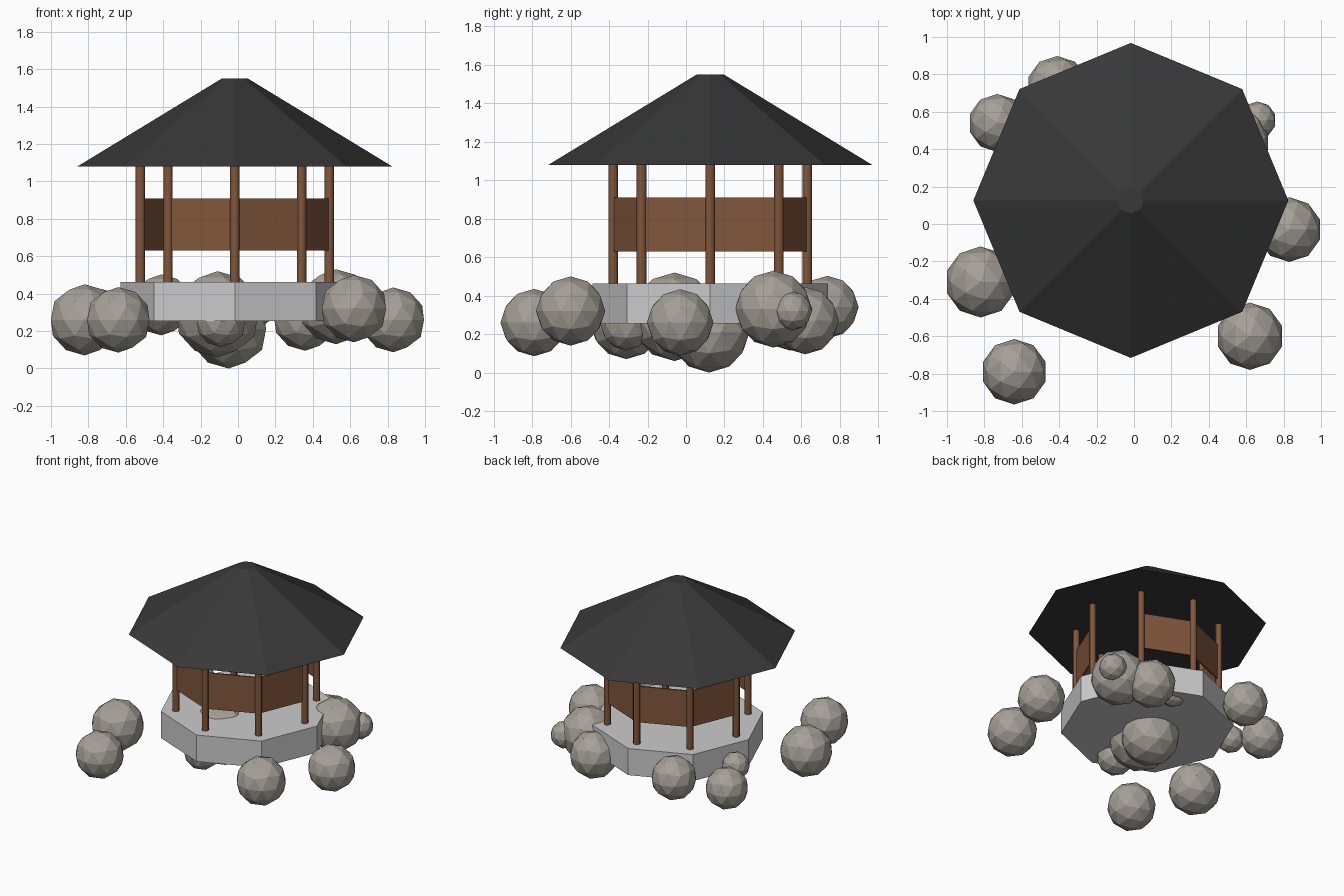
import bpy
from math import sin, cos, pi

if "Cube" in bpy.data.objects:
    bpy.data.objects.remove(bpy.data.objects["Cube"])

CX, CY = -0.017, 0.126   # pavilion axis


def material(name, rgb):
    m = bpy.data.materials.new(name)
    m.diffuse_color = (*rgb, 1)
    m.use_nodes = True
    m.node_tree.nodes["Principled BSDF"].inputs["Base Color"].default_value = m.diffuse_color
    return m


WOOD = material("wood", (0.22, 0.095, 0.045))
ROOF = material("dark_shingle", (0.04, 0.04, 0.04))
STONE = material("stone", (0.38, 0.35, 0.31))


def finish(name, mat=None):
    o = bpy.context.object
    o.name = name
    if mat:
        o.data.materials.append(mat)
    return o


def octagon(name, r1, r2, z0, z1, mat=None):
    # corners are turned onto the x and y axes
    bpy.ops.mesh.primitive_cone_add(vertices=8, radius1=r1, radius2=r2, depth=z1 - z0,
                                    location=(CX, CY, (z0 + z1) / 2))
    return finish(name, mat)


# Floor platform and roof
octagon("platform", 0.612, 0.612, 0.255, 0.462)
octagon("roof", 0.842, 0.07, 1.08, 1.55, ROOF)

# Eight posts, with railing panels on all sides but two opposite openings
R = 0.505
for i in range(8):
    a = i * pi / 4
    bpy.ops.mesh.primitive_cylinder_add(vertices=12, radius=0.025, depth=0.62,
                                        location=(CX + R * cos(a), CY + R * sin(a), 0.77))
    finish(f"post_{i}", WOOD)
    bpy.ops.object.shade_smooth_by_angle()
    if i in (0, 4):
        continue
    m = a + pi / 8
    d = R * cos(pi / 8)
    bpy.ops.mesh.primitive_cube_add(size=1, location=(CX + d * cos(m), CY + d * sin(m), 0.77),
                                    rotation=(0, 0, m))
    panel = finish(f"rail_panel_{i}", WOOD)
    panel.scale = (0.012, 2 * R * sin(pi / 8), 0.28)

# Faceted boulders around and under the platform: x, y, z, radius
boulders = [
    (-0.82, -0.31, 0.26, 0.19), (-0.64, -0.79, 0.26, 0.175),
    (0.62, -0.60, 0.32, 0.18), (0.83, -0.03, 0.26, 0.173),
    (0.525, 0.455, 0.33, 0.20), (0.66, 0.555, 0.32, 0.10),
    (0.36, 0.62, 0.27, 0.175), (-0.41, 0.735, 0.34, 0.163),
    (-0.73, 0.54, 0.27, 0.155), (-0.64, 0.30, 0.33, 0.10),
    (-0.05, 0.12, 0.21, 0.21), (-0.11, -0.06, 0.29, 0.23),
    (-0.09, -0.31, 0.25, 0.135), (0.10, 0.55, 0.32, 0.10),
]
for i, (x, y, z, r) in enumerate(boulders):
    bpy.ops.mesh.primitive_ico_sphere_add(subdivisions=2, radius=r, location=(x, y, z))
    finish(f"boulder_{i}", STONE)
